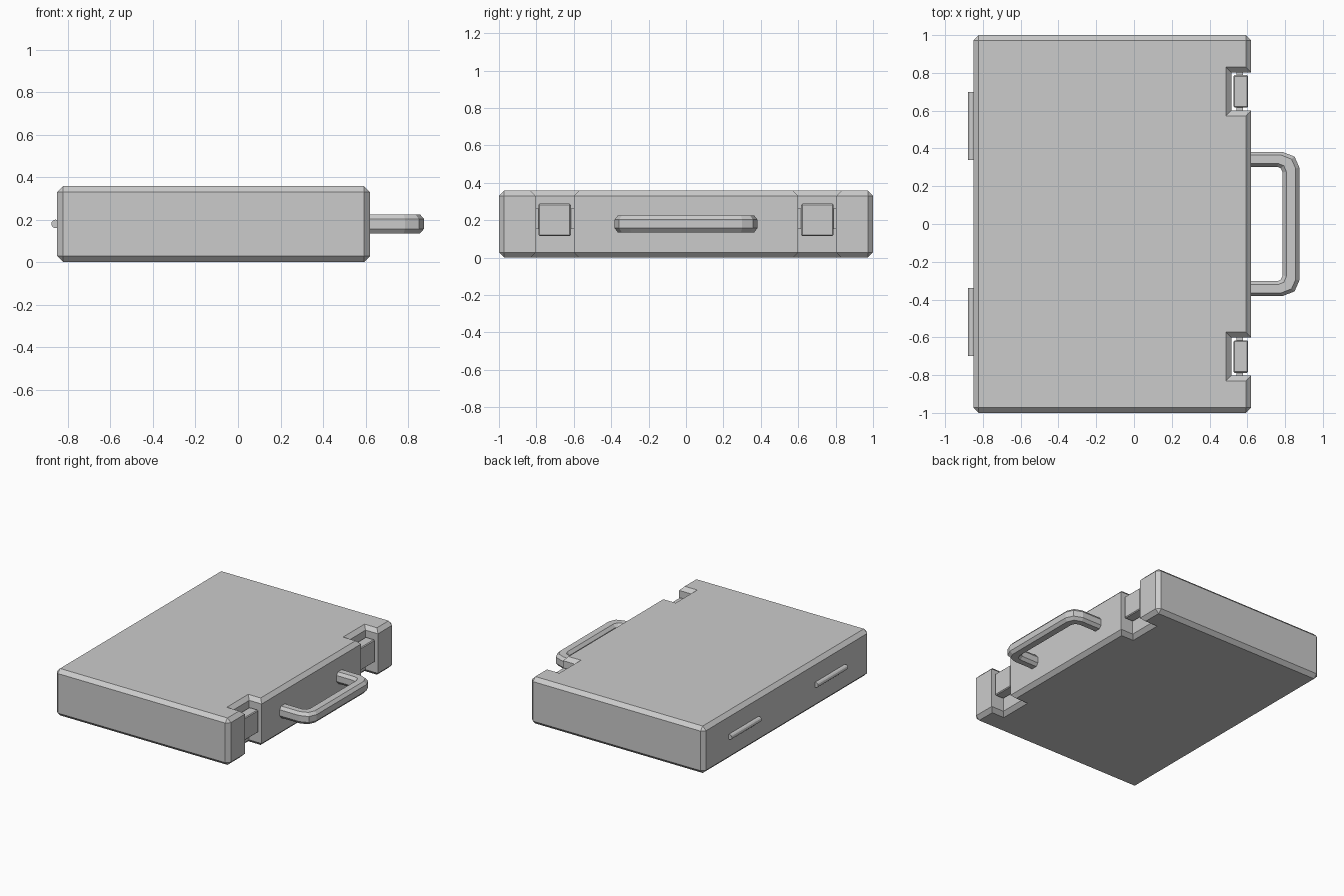
import bpy, bmesh, math
from mathutils import Matrix, Vector

if "Cube" in bpy.data.objects:
    bpy.data.objects.remove(bpy.data.objects["Cube"])

H, CH = 0.358, 0.028
X0, X1 = -0.85, 0.62


def finish(bm, name):
    bmesh.ops.recalc_face_normals(bm, faces=bm.faces)
    mesh = bpy.data.meshes.new(name)
    bm.to_mesh(mesh)
    bm.free()
    obj = bpy.data.objects.new(name, mesh)
    bpy.context.collection.objects.link(obj)
    return obj


def box(name, lo, hi, chamfer=0.0):
    lo, hi = Vector(lo), Vector(hi)
    bm = bmesh.new()
    bmesh.ops.create_cube(bm, size=1)
    for v in bm.verts:
        v.co = (lo + hi) / 2 + v.co * (hi - lo)
    if chamfer:
        bmesh.ops.bevel(bm, geom=bm.edges[:], offset=chamfer, segments=1,
                        affect='EDGES', profile=0.5)
    return finish(bm, name)


# Case body: outline with two latch recesses, chamfered rims and outer corners
half = [(X1, 0.60), (0.515, 0.60), (0.515, 0.803), (X1, 0.803), (X1, 1), (X0, 1)]
outline = half + [(x, -y) for x, y in reversed(half)]
bm = bmesh.new()
base = bm.faces.new([bm.verts.new((x, y, 0)) for x, y in outline])
top = bmesh.ops.extrude_face_region(bm, geom=[base], use_keep_orig=True)
for v in top["geom"]:
    if isinstance(v, bmesh.types.BMVert):
        v.co.z = H
bmesh.ops.recalc_face_normals(bm, faces=bm.faces)
edges = []
for e in bm.edges:
    a, b = (v.co for v in e.verts)
    rim = abs(a.z - b.z) < 1e-5
    corner = abs(a.y) > 0.99 and abs(b.y) > 0.99
    if rim or corner:
        edges.append(e)
bmesh.ops.bevel(bm, geom=edges, offset=CH, segments=1, affect='EDGES', profile=0.5)
finish(bm, "case_body")

# Carry handle: chamfered section swept between inner and outer outlines
outer = [(0.61, 0.382), (0.785, 0.382), (0.85, 0.357), (0.875, 0.30)]
inner = [(0.61, 0.303), (0.758, 0.303), (0.777, 0.295), (0.787, 0.272)]
outer += [(x, -y) for x, y in reversed(outer)]
inner += [(x, -y) for x, y in reversed(inner)]
section = [(0, -0.023), (0.22, -0.045), (0.78, -0.045), (1, -0.023),
           (1, 0.023), (0.78, 0.045), (0.22, 0.045), (0, 0.023)]
bm = bmesh.new()
rings = []
for i, o in zip(inner, outer):
    p, q = Vector((*i, 0.18)), Vector((*o, 0.18))
    rings.append([bm.verts.new(p.lerp(q, t) + Vector((0, 0, z))) for t, z in section])
for a, b in zip(rings, rings[1:]):
    for k in range(8):
        n = (k + 1) % 8
        bm.faces.new((a[k], a[n], b[n], b[k]))
bm.faces.new(rings[0])
bm.faces.new(rings[-1])
finish(bm, "carry_handle")

for side, label in ((1, "left"), (-1, "right")):
    # Latch plate and the pin that holds it in the recess
    y = 0.702 * side
    box("latch_" + label, (0.527, y - 0.086, 0.115), (0.604, y + 0.086, 0.288), 0.006)
    box("latch_pin_" + label, (0.542, y - 0.103, 0.153), (0.578, y + 0.103, 0.262))

    # Hinge barrel on the back edge
    bm = bmesh.new()
    bmesh.ops.create_cone(bm, cap_ends=True, segments=12, radius1=0.02, radius2=0.02,
                          depth=0.36,
                          matrix=Matrix.Translation((-0.858, 0.52 * side, 0.18))
                          @ Matrix.Rotation(math.pi / 2, 4, 'X'))
    finish(bm, "hinge_" + label)
